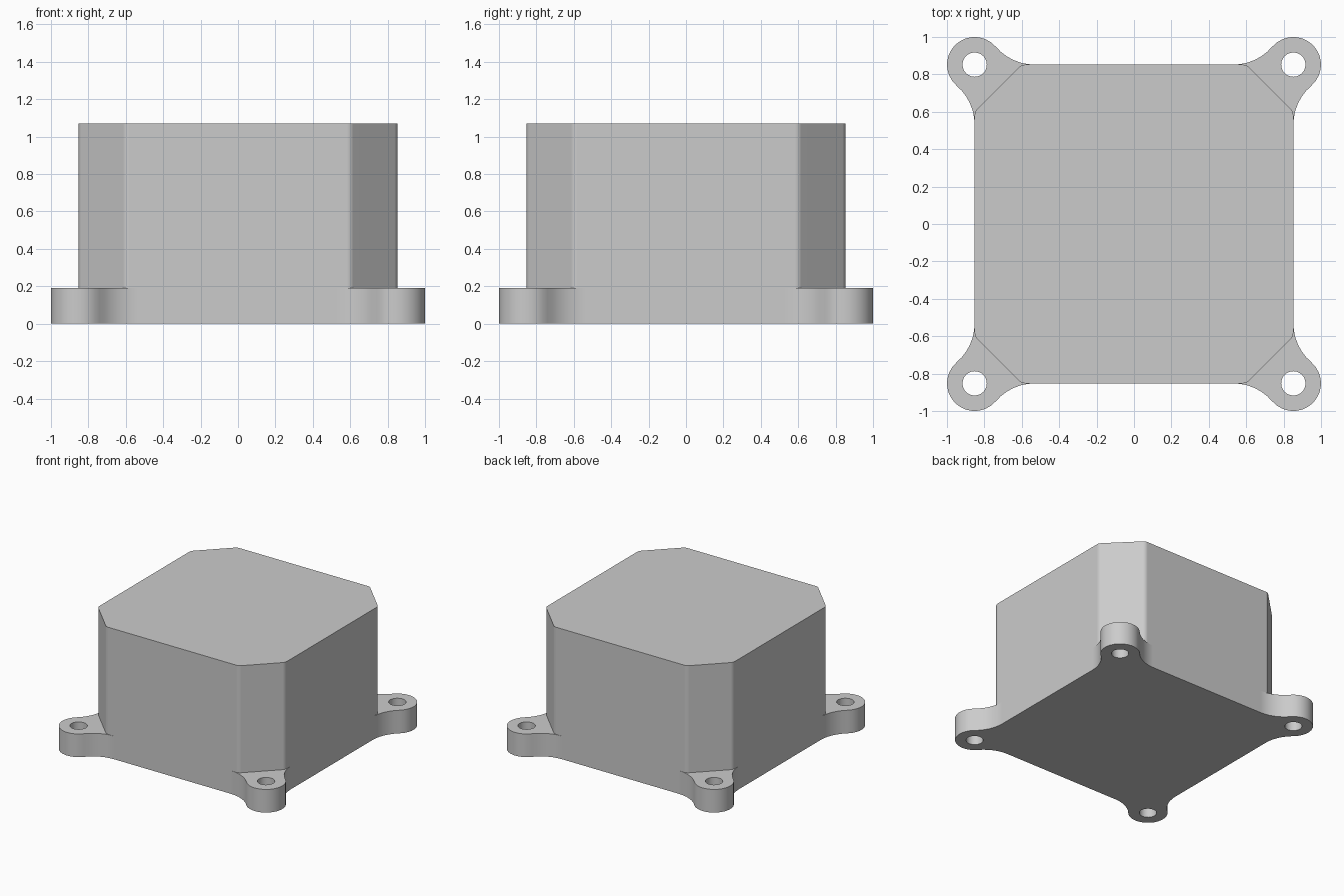
import bpy, bmesh
from math import sin, cos, radians, hypot, atan2, degrees, tan
from mathutils import Matrix, Vector

cube = bpy.data.objects.get("Cube")
if cube:
    bpy.data.objects.remove(cube, do_unlink=True)

# Main dimensions
WALL = 0.852        # half width of the box, also the hole centre
CHAMFER = 0.602     # where the corner chamfer meets the wall
LUG_TOP, TOP = 0.19, 1.07
LUG_R, HOLE_R = 0.148, 0.065
FILLET_START = 0.53
EASE = 0.02         # small rounding of the chamfer edges


def arc(cx, cy, r, start, end, steps):
    angles = [radians(start + (end - start) * i / steps) for i in range(steps + 1)]
    return [(cx + r * cos(a), cy + r * sin(a)) for a in angles]


def mirrored(half):
    """Reflect half a corner profile across the diagonal."""
    return [(y, x) for x, y in half]


# Lug outline: concave fillet leaving the wall, then the round end
reach = WALL - FILLET_START
fillet_r = (reach ** 2 - LUG_R ** 2) / (2 * LUG_R)
meet = degrees(atan2(fillet_r, -reach))
half = arc(FILLET_START, WALL + fillet_r, fillet_r, -90, meet - 180, 6)
half += arc(WALL, WALL, LUG_R, meet, 45, 7)[1:]
lug_outline = mirrored(half) + half[-2::-1]

# Chamfered box corner with eased edges
ease_r = EASE / tan(radians(22.5))
half = arc(CHAMFER - EASE, WALL - ease_r, ease_r, 90, 45, 3)
box_corner = mirrored(half) + half[::-1]

hole = arc(WALL, WALL, HOLE_R, 0, 345, 23)

bm = bmesh.new()


def ring(points, z, turn):
    spin = Matrix.Rotation(radians(90 * turn), 3, "Z")
    return [bm.verts.new(spin @ Vector((x, y, z))) for x, y in points]


def strip(low, high, closed=False):
    n = len(low)
    for i in range(n if closed else n - 1):
        j = (i + 1) % n
        bm.faces.new((low[i], low[j], high[j], high[i]))


def fill(*loops):
    """Flat face bounded by the first loop, with holes from the others."""
    edges = []
    for loop in loops:
        for a, b in zip(loop, loop[1:] + loop[:1]):
            edges.append(bm.edges.get((a, b)) or bm.edges.new((a, b)))
    bmesh.ops.triangle_fill(bm, use_beauty=True, use_dissolve=False, edges=edges)


# Four corners: lug sides, bolt hole, chamfer and lug top
corners = []
for turn in range(4):
    foot = ring(lug_outline, 0, turn)
    rim = ring(lug_outline, LUG_TOP, turn)
    inner = ring(box_corner, LUG_TOP, turn)
    crown = ring(box_corner, TOP, turn)
    hole_low = ring(hole, 0, turn)
    hole_high = ring(hole, LUG_TOP, turn)
    strip(foot, rim)
    strip(inner, crown)
    strip(hole_low, hole_high, closed=True)
    fill(rim + inner[::-1], hole_high)
    corners.append((foot, rim, inner, crown, hole_low))

# Flat side walls between neighbouring corners
for turn in range(4):
    foot, rim, inner, crown, _ = corners[turn]
    foot2, rim2, inner2, crown2, _ = corners[(turn + 1) % 4]
    bm.faces.new((foot[-1], foot2[0], rim2[0], inner2[0],
                  crown2[0], crown[-1], inner[-1], rim[-1]))

# Lid and base
bm.faces.new([v for c in corners for v in c[3]])
fill([v for c in corners for v in c[0]], *[c[4] for c in corners])
bmesh.ops.recalc_face_normals(bm, faces=bm.faces)

mesh = bpy.data.meshes.new("enclosure")
bm.to_mesh(mesh)
bm.free()
box = bpy.data.objects.new("enclosure", mesh)
bpy.context.collection.objects.link(box)

# Plain grey finish
grey = bpy.data.materials.new("light_grey")
grey.use_nodes = True
colour = (0.6, 0.6, 0.6, 1)
grey.diffuse_color = colour
grey.node_tree.nodes["Principled BSDF"].inputs["Base Color"].default_value = colour
mesh.materials.append(grey)

# Smooth round surfaces, crisp edges, flat large faces
bpy.ops.object.select_all(action="DESELECT")
box.select_set(True)
bpy.context.view_layer.objects.active = box
bpy.ops.object.shade_smooth_by_angle(angle=radians(30))
weighted = box.modifiers.new("weighted_normals", "WEIGHTED_NORMAL")
weighted.keep_sharp = True
